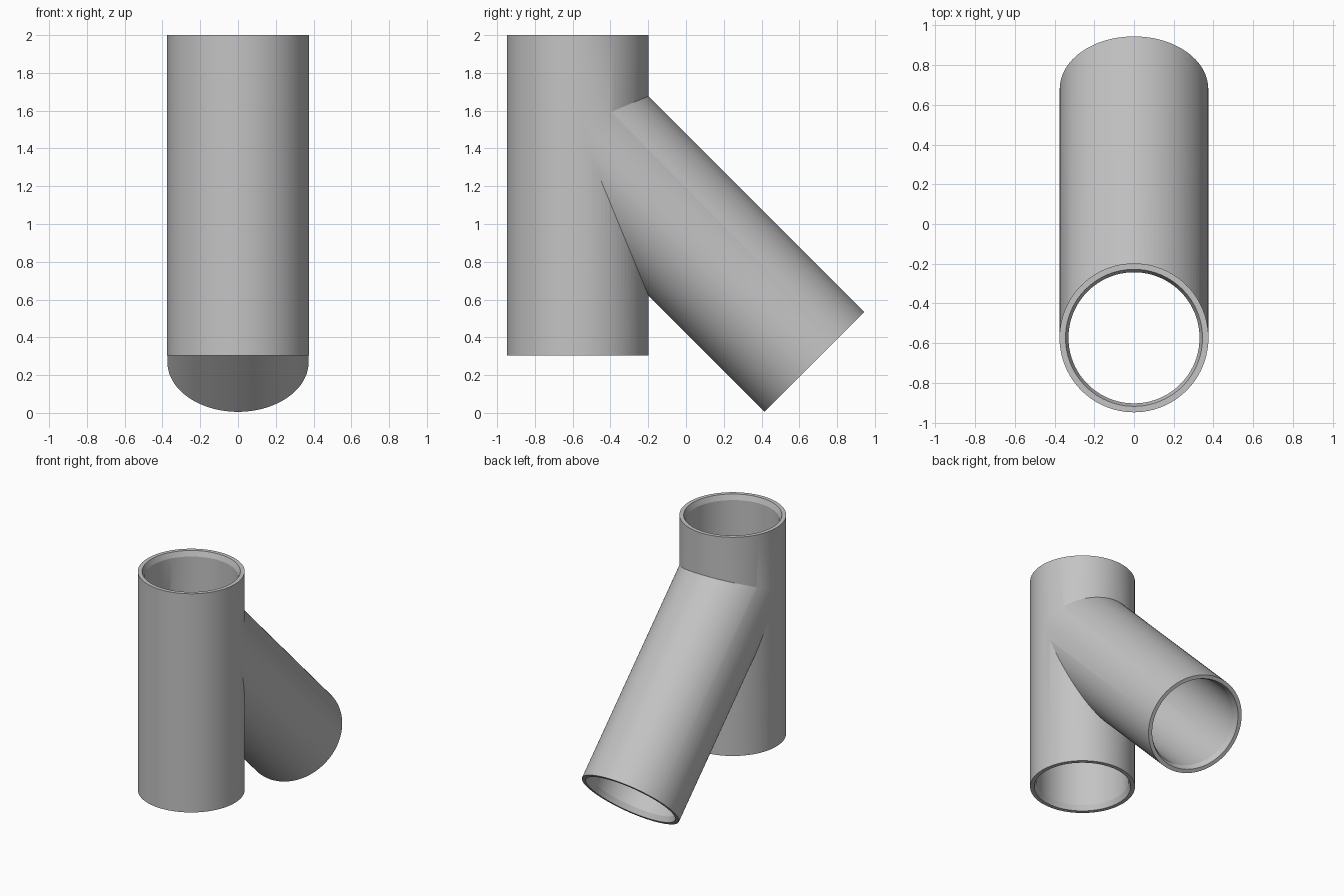
import bpy, bmesh, math
from mathutils import Matrix, Vector

cube = bpy.data.objects.get("Cube")
if cube:
    bpy.data.objects.remove(cube, do_unlink=True)

SEGMENTS = 96
RADIUS, BORE, MOUTH, LIP = 0.375, 0.33, 0.345, 0.04
MAIN_Y, MAIN_LOW, MAIN_HIGH = -0.573, 0.305, 2.0
BRANCH_END = Vector((0, 0.68, 0.27))

grey = bpy.data.materials.new("plain_grey")
grey.use_nodes = True
colour = (0.55, 0.55, 0.55, 1)
grey.diffuse_color = colour
grey.node_tree.nodes["Principled BSDF"].inputs["Base Color"].default_value = colour


def turned_solid(name, profile, matrix):
    """Closed round solid from (radius, height) pairs along local z."""
    bm = bmesh.new()
    rings = []
    for r, h in profile:
        rings.append([bm.verts.new((r * math.cos(a), r * math.sin(a), h))
                      for a in (math.tau * i / SEGMENTS for i in range(SEGMENTS))])
    for low, high in zip(rings, rings[1:]):
        for i in range(SEGMENTS):
            j = (i + 1) % SEGMENTS
            bm.faces.new((low[i], low[j], high[j], high[i]))
    bm.faces.new(rings[0][::-1])
    bm.faces.new(rings[-1])
    bm.transform(matrix)
    mesh = bpy.data.meshes.new(name)
    bm.to_mesh(mesh)
    bm.free()
    mesh.materials.append(grey)
    obj = bpy.data.objects.new(name, mesh)
    bpy.context.collection.objects.link(obj)
    return obj


def combine(target, tool, operation):
    """Apply a boolean and remove the tool."""
    bpy.context.view_layer.objects.active = target
    mod = target.modifiers.new(operation.lower(), "BOOLEAN")
    mod.operation, mod.object, mod.solver = operation, tool, "EXACT"
    tool.hide_render = True
    bpy.ops.object.modifier_apply(modifier=mod.name)
    bpy.data.objects.remove(tool, do_unlink=True)


# Placement of the two pipe axes, both measured from the open lower mouth
main_at = Matrix.Translation((0, MAIN_Y, MAIN_LOW))
branch_at = Matrix.Translation(BRANCH_END) @ Matrix.Rotation(math.radians(45), 4, "X")
height = MAIN_HIGH - MAIN_LOW
reach = (BRANCH_END.y - MAIN_Y) * math.sqrt(2)
slim = 0.001  # keeps the two equal walls from touching exactly
over = 0.05   # cutters overshoot the mouths

# Outer walls
pipe = turned_solid("branched_pipe", [(RADIUS, 0), (RADIUS, height)], main_at)
branch = turned_solid("branch_wall", [(RADIUS - slim, 0), (RADIUS - slim, reach)], branch_at)
combine(pipe, branch, "UNION")

# Hollow bores with a bevelled lip at each mouth
main_bore = turned_solid("main_bore", [
    (MOUTH, -over), (MOUTH, 0), (BORE, LIP),
    (BORE, height - LIP), (MOUTH, height), (MOUTH, height + over)], main_at)
branch_bore = turned_solid("branch_bore", [
    (MOUTH, -over), (MOUTH, 0), (BORE - slim, LIP), (BORE - slim, reach)], branch_at)
combine(pipe, main_bore, "DIFFERENCE")
combine(pipe, branch_bore, "DIFFERENCE")

# Smooth walls, crisp rims and seams
bpy.ops.object.select_all(action="DESELECT")
pipe.select_set(True)
bpy.context.view_layer.objects.active = pipe
bpy.ops.object.shade_smooth_by_angle(angle=math.radians(20))
